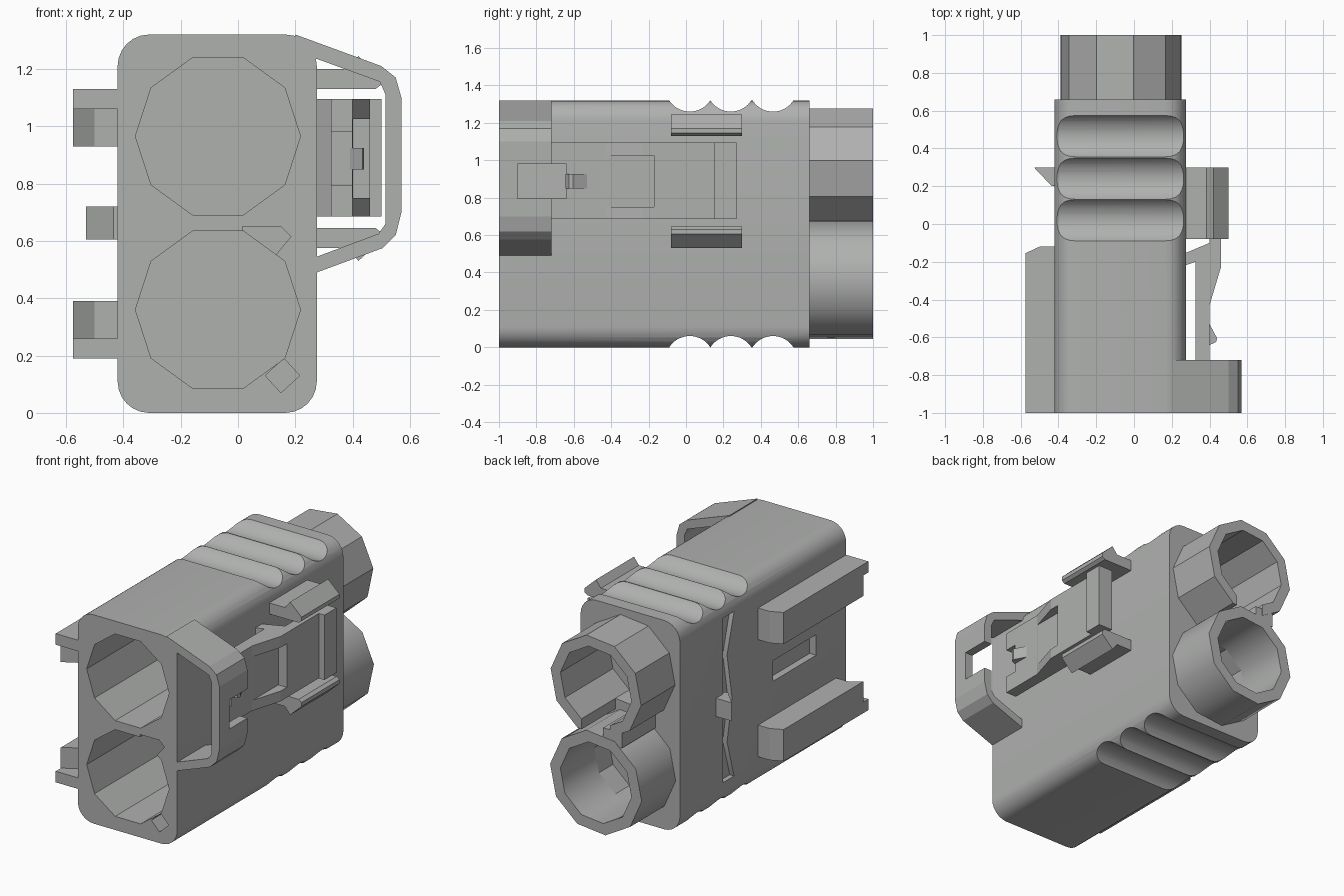
import bpy, bmesh, math
from mathutils import Vector

if "Cube" in bpy.data.objects:
    bpy.data.objects.remove(bpy.data.objects["Cube"], do_unlink=True)

grey = bpy.data.materials.new("housing grey")
grey.use_nodes = True
grey.diffuse_color = (0.43, 0.44, 0.43, 1)
grey.node_tree.nodes["Principled BSDF"].inputs["Base Color"].default_value = (0.43, 0.44, 0.43, 1)


def prism(name, pts, axis, a, b):
    """Extrude a 2D outline along an axis from a to b."""
    place = {"x": lambda p, t: (t, p[0], p[1]),
             "y": lambda p, t: (p[0], t, p[1]),
             "z": lambda p, t: (p[0], p[1], t)}[axis]
    bm = bmesh.new()
    lo = [bm.verts.new(place(p, a)) for p in pts]
    hi = [bm.verts.new(place(p, b)) for p in pts]
    bm.faces.new(lo)
    bm.faces.new(hi)
    n = len(pts)
    for i in range(n):
        bm.faces.new((lo[i], lo[(i + 1) % n], hi[(i + 1) % n], hi[i]))
    bmesh.ops.recalc_face_normals(bm, faces=bm.faces)
    mesh = bpy.data.meshes.new(name)
    bm.to_mesh(mesh)
    bm.free()
    mesh.materials.append(grey)
    ob = bpy.data.objects.new(name, mesh)
    bpy.context.scene.collection.objects.link(ob)
    return ob


def box(name, x0, x1, y0, y1, z0, z1):
    return prism(name, [(x0, y0), (x1, y0), (x1, y1), (x0, y1)], "z", z0, z1)


def ring_points(cx, cz, r, n, turn=0.0):
    return [(cx + r * math.cos(math.radians(turn) + math.tau * i / n),
             cz + r * math.sin(math.radians(turn) + math.tau * i / n)) for i in range(n)]


def cut(ob, cutters):
    """Subtract the cutters, bake the result and discard them."""
    for c in cutters:
        c.hide_render = True
        m = ob.modifiers.new("cut", "BOOLEAN")
        m.operation, m.solver, m.object = "DIFFERENCE", "EXACT", c
    dg = bpy.context.evaluated_depsgraph_get()
    mesh = bpy.data.meshes.new_from_object(ob.evaluated_get(dg))
    ob.modifiers.clear()
    ob.data = mesh
    for c in cutters:
        bpy.data.objects.remove(c, do_unlink=True)


def smooth(ob, angle):
    bpy.ops.object.select_all(action="DESELECT")
    ob.select_set(True)
    bpy.context.view_layer.objects.active = ob
    bpy.ops.object.shade_smooth_by_angle(angle=math.radians(angle))


CX, UP, LOW = -0.07, 0.965, 0.36

# Housing: rounded block
corners = [(0.165, 1.21, 0), (-0.31, 1.21, 90), (-0.31, 0.11, 180), (0.165, 0.11, 270)]
outline = [(x + 0.11 * math.cos(math.radians(s + 15 * i)),
            z + 0.11 * math.sin(math.radians(s + 15 * i)))
           for x, z, s in corners for i in range(7)]
housing = prism("housing", outline, "y", -1, 0.66)

cutters = []
# Front sockets and rear bores
for z in (UP, LOW):
    cutters.append(prism("socket_cutter", ring_points(CX, z, 0.288, 10), "y", -1.1, 0.45))
    cutters.append(prism("bore_cutter", ring_points(CX, z, 0.25, 10, 6), "y", 0.52, 0.8))
# Key slots of the lower socket
cutters.append(prism("key_cutter", [(0.015, 0.65), (0.15, 0.65), (0.185, 0.615), (0.13, 0.55),
                                    (0.015, 0.58)], "y", -1.1, 0.4))
cutters.append(prism("key_cutter", [(0.095, 0.13), (0.16, 0.19), (0.215, 0.13), (0.15, 0.07)],
                     "y", -1.1, 0.4))
# Finger grooves, top and bottom
for y in (0.02, 0.24, 0.465):
    for z in (1.39, -0.07):
        cutters.append(prism("groove_cutter", ring_points(y, z, 0.13, 48), "x", -0.6, 0.5))
# Flex slot and window on the rail side
cutters.append(prism("slot_cutter", [(0.23, 1.2), (0.12, 1.2), (0.19, 0.95), (0.14, 0.66),
                                     (0.19, 0.4), (0.12, 0.16), (0.23, 0.16)], "x", -0.5, -0.39))
cutters.append(box("window_cutter", -0.5, -0.375, -0.7, -0.27, 0.61, 0.74))
cut(housing, cutters)
smooth(housing, 30)

# Rear tubes; the upper one is open at the bottom
for name, z, r in (("upper_tube", UP, 0.318), ("lower_tube", LOW, 0.322)):
    tube = prism(name, ring_points(CX, z, r, 10, 6), "y", 0.66, 1.0)
    tools = [prism("bore_cutter", ring_points(CX, z, 0.25, 10, 6), "y", 0.5, 1.1)]
    if z == UP:
        tools.append(box("gap_cutter", -0.17, 0.03, 0.6, 1.1, 0.6, 0.8))
    cut(tube, tools)
    if z == LOW:
        smooth(tube, 40)
box("tube_web", -0.25, -0.12, 0.66, 0.998, 0.625, 0.72)

# Front guard bracket around the latch
guard = prism("latch_guard", [
    (0.20, 1.32), (0.50, 1.21), (0.55, 1.17), (0.57, 1.10), (0.57, 0.70), (0.55, 0.62),
    (0.505, 0.575), (0.275, 0.49), (0.25, 0.49), (0.25, 0.545), (0.275, 0.545),
    (0.49, 0.625), (0.515, 0.66), (0.515, 1.11), (0.495, 1.155), (0.275, 1.235),
    (0.20, 1.235)], "y", -1, -0.72)
cut(guard, [box("notch_cutter", 0.45, 0.7, -0.9, -0.6, 0.795, 0.98)])

# Latch arm: thin plate, raised shoulders and a press bar
latch = prism("latch_arm", [
    (0.325, -0.72), (0.40, -0.72), (0.40, -0.43), (0.46, -0.23), (0.46, 0.15), (0.50, 0.15),
    (0.50, 0.27), (0.40, 0.27), (0.40, -0.10), (0.27, -0.155), (0.27, -0.22),
    (0.325, -0.20)], "z", 0.685, 1.095)
cut(latch, [box("recess_cutter", 0.401, 0.6, -0.5, -0.17, 0.75, 1.025),
            box("notch_cutter", 0.3, 0.5, -0.8, -0.64, 0.795, 0.98)])
prism("latch_tooth", [(0.39, -0.645), (0.435, -0.625), (0.44, -0.605), (0.40, -0.53),
                      (0.39, -0.53)], "z", 0.85, 0.925)

# Side hooks beside the latch, mirrored in height
hook = [(0.27, 1.13), (0.48, 1.13), (0.50, 1.145), (0.50, 1.17), (0.42, 1.245),
        (0.385, 1.20), (0.27, 1.20)]
for name, flip in (("upper_hook", False), ("lower_hook", True)):
    prism(name, [(x, 1.775 - z if flip else z) for x, z in hook], "y", -0.08, 0.30)

# Mounting rails, mirrored in height: full flange plus a shorter body with slanted front
flange = [(-0.575, -1), (-0.41, -1), (-0.41, -0.12), (-0.50, -0.12), (-0.575, -0.155)]
body = [(-0.575, -0.95), (-0.50, -0.90), (-0.41, -0.90), (-0.41, -0.12), (-0.50, -0.12),
        (-0.575, -0.155)]
for side, flip in (("upper", False), ("lower", True)):
    for part, pts, a, b in (("flange", flange, 1.06, 1.13), ("rail", body, 0.93, 1.06)):
        if flip:
            a, b = 1.32 - b, 1.32 - a
        prism(f"{side}_{part}", pts, "z", a, b)

# Locking wedge between the rails
prism("lock_wedge", [(-0.53, 0.30), (-0.41, 0.30), (-0.41, 0.20), (-0.435, 0.20)],
      "z", 0.605, 0.72)
